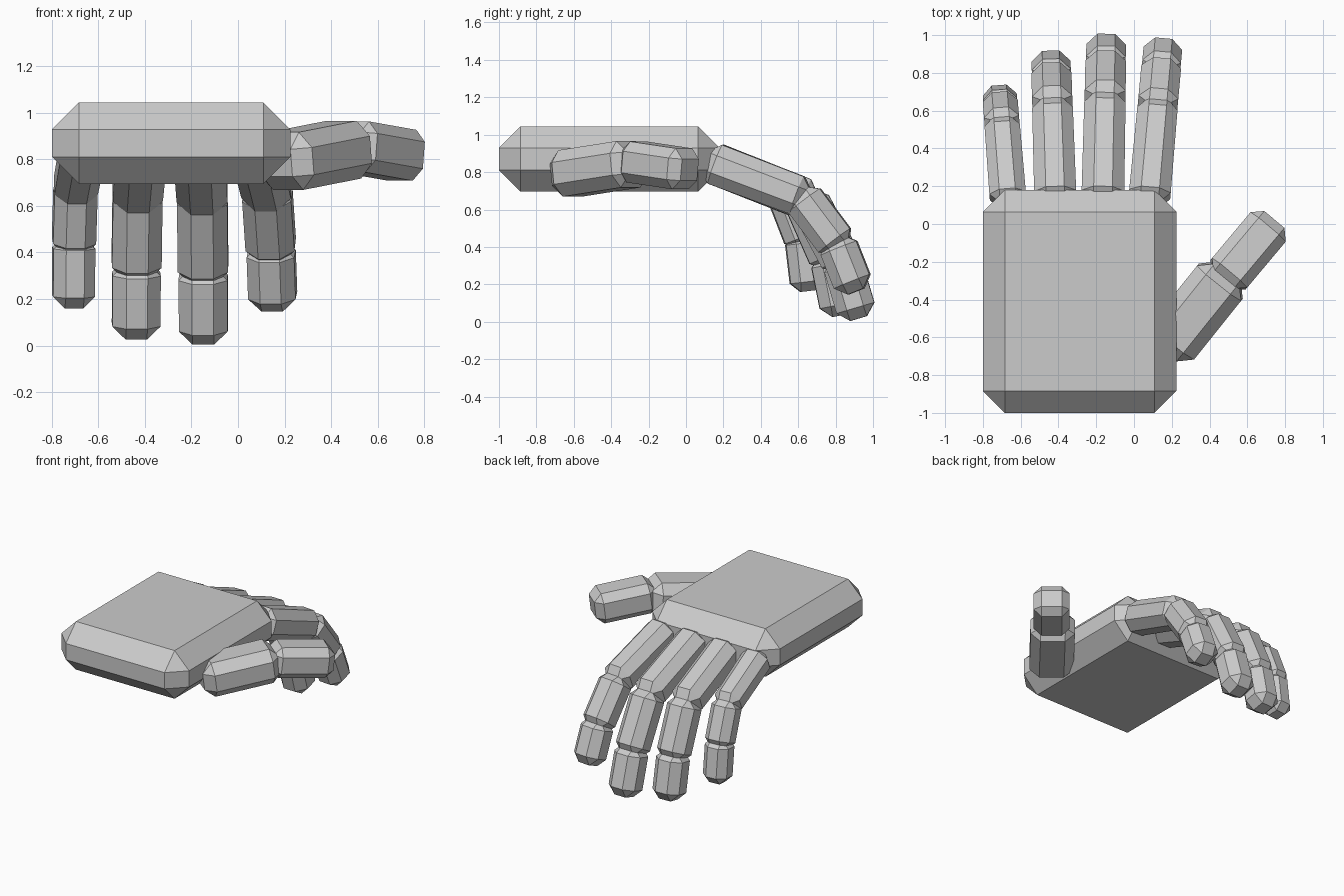
import bpy, bmesh
from mathutils import Vector, Matrix

if "Cube" in bpy.data.objects:
    bpy.data.objects.remove(bpy.data.objects["Cube"])

grey = bpy.data.materials.new("plain grey")
grey.diffuse_color = (0.6, 0.6, 0.6, 1)
grey.use_nodes = True
grey.node_tree.nodes["Principled BSDF"].inputs["Base Color"].default_value = grey.diffuse_color


def chamfered_box(name, size, bevel, matrix, taper=1.0):
    """Box with single-segment chamfers; length along local y, tapering to +y."""
    bm = bmesh.new()
    bmesh.ops.create_cube(bm, size=1)
    bmesh.ops.scale(bm, vec=size, verts=bm.verts)
    bmesh.ops.bevel(bm, geom=bm.edges[:], offset=bevel, offset_type='OFFSET',
                    segments=1, profile=0.5, affect='EDGES')
    for v in bm.verts:
        s = 1 + (taper - 1) * (v.co.y / size[1] + 0.5)
        v.co.x *= s
        v.co.z *= s
    bm.transform(matrix)
    bmesh.ops.recalc_face_normals(bm, faces=bm.faces)
    mesh = bpy.data.meshes.new(name)
    bm.to_mesh(mesh)
    bm.free()
    mesh.materials.append(grey)
    obj = bpy.data.objects.new(name, mesh)
    bpy.context.collection.objects.link(obj)
    return obj


def bone(name, a, b, width, height, bevel, taper=1.0):
    """Chamfered box running from point a to point b."""
    a, b = Vector(a), Vector(b)
    d = (b - a).normalized()
    side = d.cross(Vector((0, 0, 1))).normalized()
    up = side.cross(d)
    m = Matrix((side, d, up)).transposed().to_4x4()
    m.translation = (a + b) / 2
    return chamfered_box(name, (width, (b - a).length, height), bevel, m, taper)


# palm
chamfered_box("palm", (1.025, 1.18, 0.35), 0.116,
              Matrix.Translation((-0.2875, -0.41, 0.87)))

# fingers: base x, sideways lean, width, (y, z) of base, two joints and tip
fingers = {
    "index_finger": (0.078, 0.09, 0.205,
                     [(0.10, 0.864), (0.62, 0.667), (0.81, 0.415), (0.91, 0.162)]),
    "middle_finger": (-0.166, 0.022, 0.21,
                      [(0.10, 0.866), (0.655, 0.65), (0.835, 0.315), (0.923, 0.017)]),
    "ring_finger": (-0.415, -0.032, 0.207,
                    [(0.10, 0.866), (0.625, 0.655), (0.768, 0.33), (0.828, 0.034)]),
    "little_finger": (-0.664, -0.08, 0.18,
                      [(0.10, 0.864), (0.525, 0.68), (0.62, 0.435), (0.652, 0.164)]),
}
OVERLAP = 0.035
for name, (x, lean, w, path) in fingers.items():
    pts = [Vector((x + (y - 0.1) * lean, y, z)) for y, z in path]
    for i, scale in enumerate((1.08, 1.03, 1.0)):
        a, b = pts[i], pts[i + 1]
        d = (b - a).normalized() * OVERLAP
        a = a - d if i > 0 else a
        b = b + d if i < 2 else b
        ws = w * scale
        bone(f"{name}_segment_{i + 1}", a, b, ws, ws, ws * 0.28,
             0.96 if i == 0 else 1.0)

# thumb
bone("thumb_lower", (0.165, -0.67, 0.785), (0.496, -0.257, 0.85), 0.298, 0.25, 0.066)
bone("thumb_tip", (0.469, -0.303, 0.86), (0.739, 0.019, 0.812), 0.243, 0.22, 0.052)
